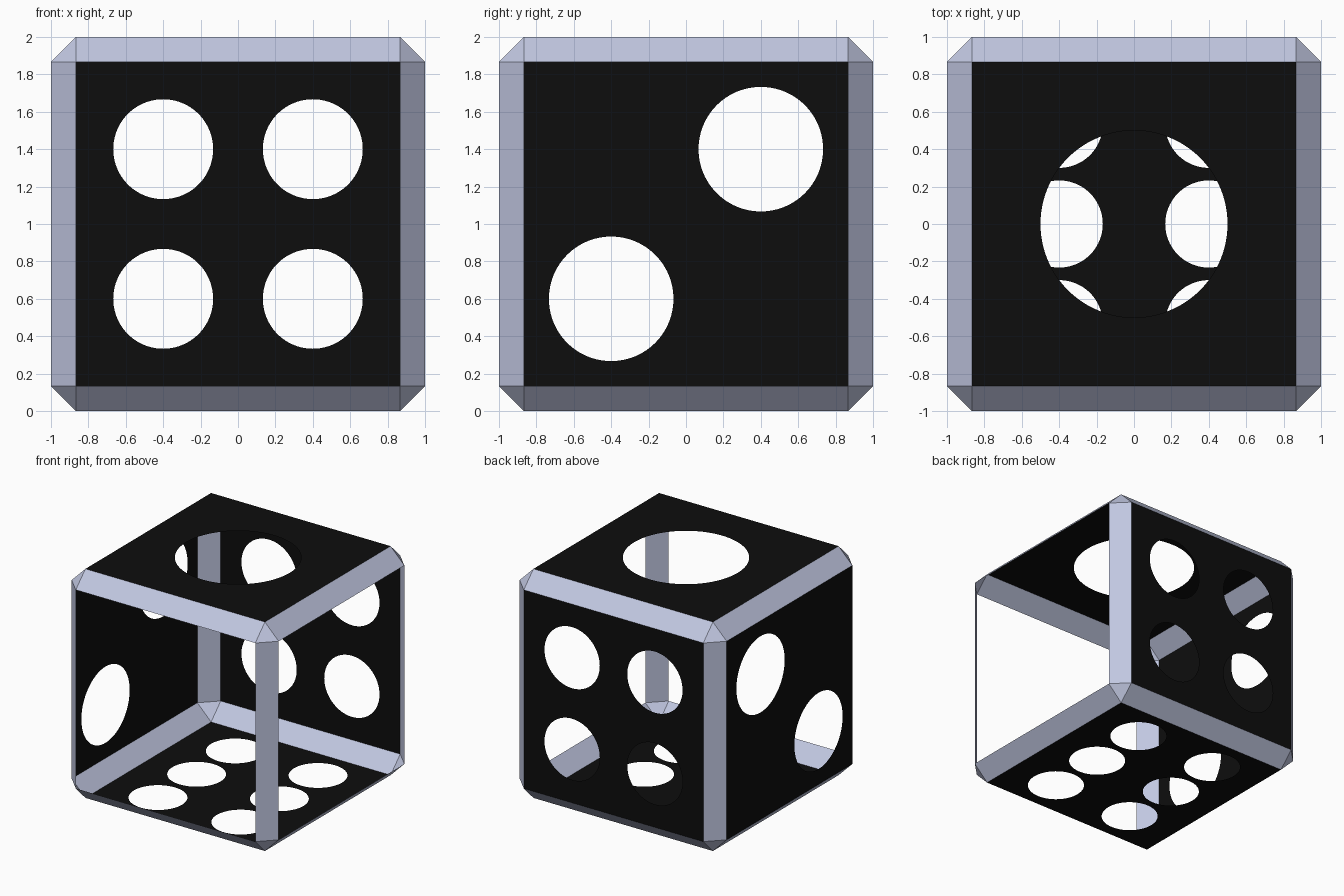
import bpy, bmesh, math
from mathutils import Matrix, Vector

cube = bpy.data.objects.get("Cube")
if cube:
    bpy.data.objects.remove(cube, do_unlink=True)

BEVEL = 0.133
INNER = 1 - BEVEL
SEGMENTS = 96


def make_material(name, colour):
    mat = bpy.data.materials.new(name)
    mat.use_nodes = True
    mat.diffuse_color = colour
    bsdf = next(n for n in mat.node_tree.nodes if n.type == 'BSDF_PRINCIPLED')
    bsdf.inputs["Base Color"].default_value = colour
    return mat


def make_object(name, bm, mat):
    mesh = bpy.data.meshes.new(name)
    bm.to_mesh(mesh)
    bm.free()
    mesh.materials.append(mat)
    obj = bpy.data.objects.new(name, mesh)
    bpy.context.collection.objects.link(obj)
    return obj


def add_loop(bm, points):
    verts = [bm.verts.new((x, y, 0)) for x, y in points]
    for a, b in zip(verts, verts[1:] + verts[:1]):
        bm.edges.new((a, b))


def make_panel(name, right, up, holes, radius):
    """Flat square panel with round holes; right x up points outward."""
    bm = bmesh.new()
    add_loop(bm, [(-INNER, -INNER), (INNER, -INNER), (INNER, INNER), (-INNER, INNER)])
    for cx, cy in holes:
        angles = [math.tau * i / SEGMENTS for i in range(SEGMENTS)]
        add_loop(bm, [(cx + radius * math.cos(a), cy + radius * math.sin(a)) for a in angles])
    bmesh.ops.triangle_fill(bm, edges=bm.edges[:], use_beauty=True, normal=(0, 0, 1))
    bm.normal_update()
    bmesh.ops.reverse_faces(bm, faces=[f for f in bm.faces if f.normal.z < 0])
    right, up = Vector(right), Vector(up)
    out = right.cross(up)
    turn = Matrix((right, up, out)).transposed().to_4x4()
    bm.transform(Matrix.Translation(out + Vector((0, 0, 1))) @ turn)
    return make_object(name, bm, black)


pale_blue = make_material("pale blue grey", (0.53, 0.57, 0.75, 1))
black = make_material("black", (0.004, 0.004, 0.004, 1))

# Frame: the chamfer strips and corner triangles of a bevelled cube
bm = bmesh.new()
bmesh.ops.create_cube(bm, size=2, matrix=Matrix.Translation((0, 0, 1)))
bmesh.ops.bevel(bm, geom=bm.edges[:], offset=BEVEL, offset_type='OFFSET',
                segments=1, profile=0.5, affect='EDGES')
bm.normal_update()
sides = [f for f in bm.faces if max(abs(c) for c in f.normal) > 0.99]
bmesh.ops.delete(bm, geom=sides, context='FACES_ONLY')
make_object("chamfered_frame", bm, pale_blue)

# Panels: front and left sides stay open
S = 0.4
make_panel("top_panel", (1, 0, 0), (0, 1, 0), [(0, 0)], 0.5)
make_panel("right_panel", (0, -1, 0), (0, 0, 1), [(-S, S), (S, -S)], 0.333)
make_panel("back_panel", (-1, 0, 0), (0, 0, 1),
           [(x, z) for x in (-S, S) for z in (-S, S)], 0.267)
make_panel("bottom_panel", (1, 0, 0), (0, -1, 0),
           [(x, y) for x in (-S, S) for y in (-0.533, 0, 0.533)], 0.233)
